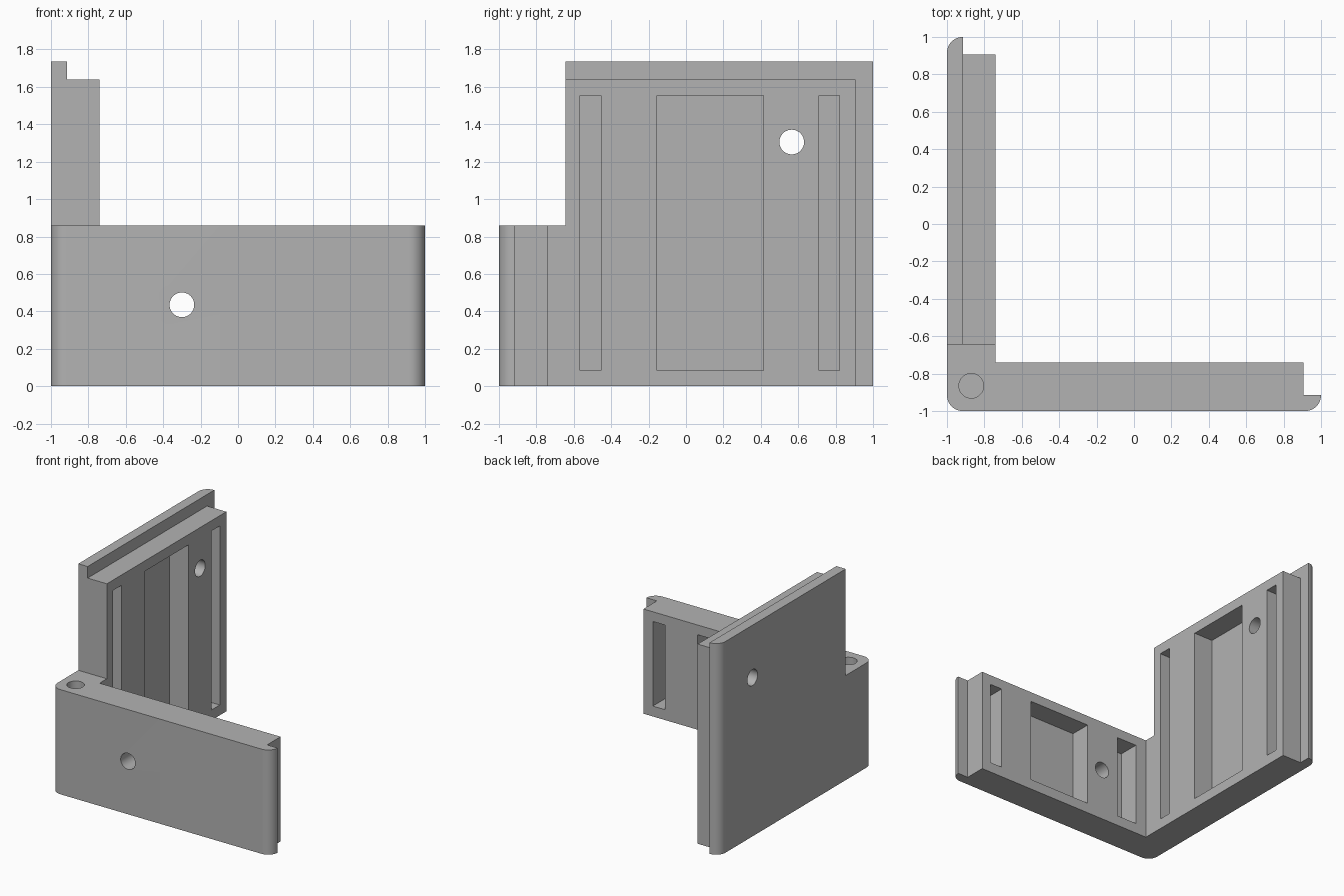
import bpy, bmesh, math

if "Cube" in bpy.data.objects:
    bpy.data.objects.remove(bpy.data.objects["Cube"])

H, LOW, T, R = 1.735, 0.86, 0.26, 0.085   # full height, front height, wall, lip/radius
IN = -1 + T                               # inner wall plane
LIP = -1 + R                              # plane between lip and inner body


def arc(cx, cy, a0, a1, n=12):
    return [(cx + R * math.cos(math.radians(a0 + (a1 - a0) * i / n)),
             cy + R * math.sin(math.radians(a0 + (a1 - a0) * i / n))) for i in range(n + 1)]


def link(bm, name):
    bmesh.ops.recalc_face_normals(bm, faces=bm.faces)
    me = bpy.data.meshes.new(name)
    bm.to_mesh(me)
    bm.free()
    ob = bpy.data.objects.new(name, me)
    bpy.context.collection.objects.link(ob)
    return ob


def box(x0, x1, y0, y1, z0, z1):
    bm = bmesh.new()
    bmesh.ops.create_cube(bm, size=1)
    for v in bm.verts:
        v.co = (x0 if v.co.x < 0 else x1, y0 if v.co.y < 0 else y1, z0 if v.co.z < 0 else z1)
    return link(bm, "cutter")


def drill(loc, rot, depth):
    bm = bmesh.new()
    bmesh.ops.create_cone(bm, cap_ends=True, segments=48, radius1=0.066, radius2=0.066, depth=depth)
    ob = link(bm, "cutter")
    ob.location, ob.rotation_euler = loc, rot
    return ob


# Corner bracket body: L profile with rounded corner and rabbeted, rounded ends
outline = (arc(LIP, LIP, 180, 270) + arc(1 - R, LIP, 270, 360)
           + [(0.905, LIP), (0.905, IN), (IN, IN), (IN, 0.905), (LIP, 0.905)]
           + arc(LIP, 1 - R, 90, 180))
bm = bmesh.new()
base = bm.faces.new([bm.verts.new((x, y, 0)) for x, y in outline])
ext = bmesh.ops.extrude_face_region(bm, geom=[base])
for g in ext["geom"]:
    if isinstance(g, bmesh.types.BMVert):
        g.co.z = H
body = link(bm, "corner_bracket")

# Lowered front wall and top rabbet of the tall wall
cutters = [box(-2, 2, -2, -0.645, LOW, 3), box(LIP, 2, -2, 2, 1.64, 3)]

# Pockets on the inner faces
for a, b in ((-0.567, -0.455), (-0.155, 0.415), (0.71, 0.82)):
    cutters.append(box(LIP, -0.6, a, b, 0.085, 1.555))
for a, b in ((-0.64, -0.455), (-0.155, 0.415), (0.71, 0.82)):
    cutters.append(box(a, b, LIP, -0.6, 0.085, 0.78))

# Through holes in both walls and a blind hole down the corner
cutters.append(drill((-0.3, -0.87, 0.435), (math.pi / 2, 0, 0), 0.6))
cutters.append(drill((-0.87, 0.565, 1.305), (0, math.pi / 2, 0), 0.6))
cutters.append(drill((-0.87, -0.865, 0.585), (0, 0, 0), 1.0))

bpy.context.view_layer.objects.active = body
body.select_set(True)
for c in cutters:
    m = body.modifiers.new("cut", "BOOLEAN")
    m.operation, m.solver, m.object = "DIFFERENCE", "EXACT", c
    bpy.ops.object.modifier_apply(modifier=m.name)
    bpy.data.objects.remove(c)

# Plain grey plastic
mat = bpy.data.materials.new("plain grey")
mat.diffuse_color = (0.45, 0.45, 0.45, 1)
mat.use_nodes = True
mat.node_tree.nodes["Principled BSDF"].inputs["Base Color"].default_value = mat.diffuse_color
body.data.materials.clear()
body.data.materials.append(mat)
bpy.ops.object.shade_smooth_by_angle(angle=math.radians(30))
